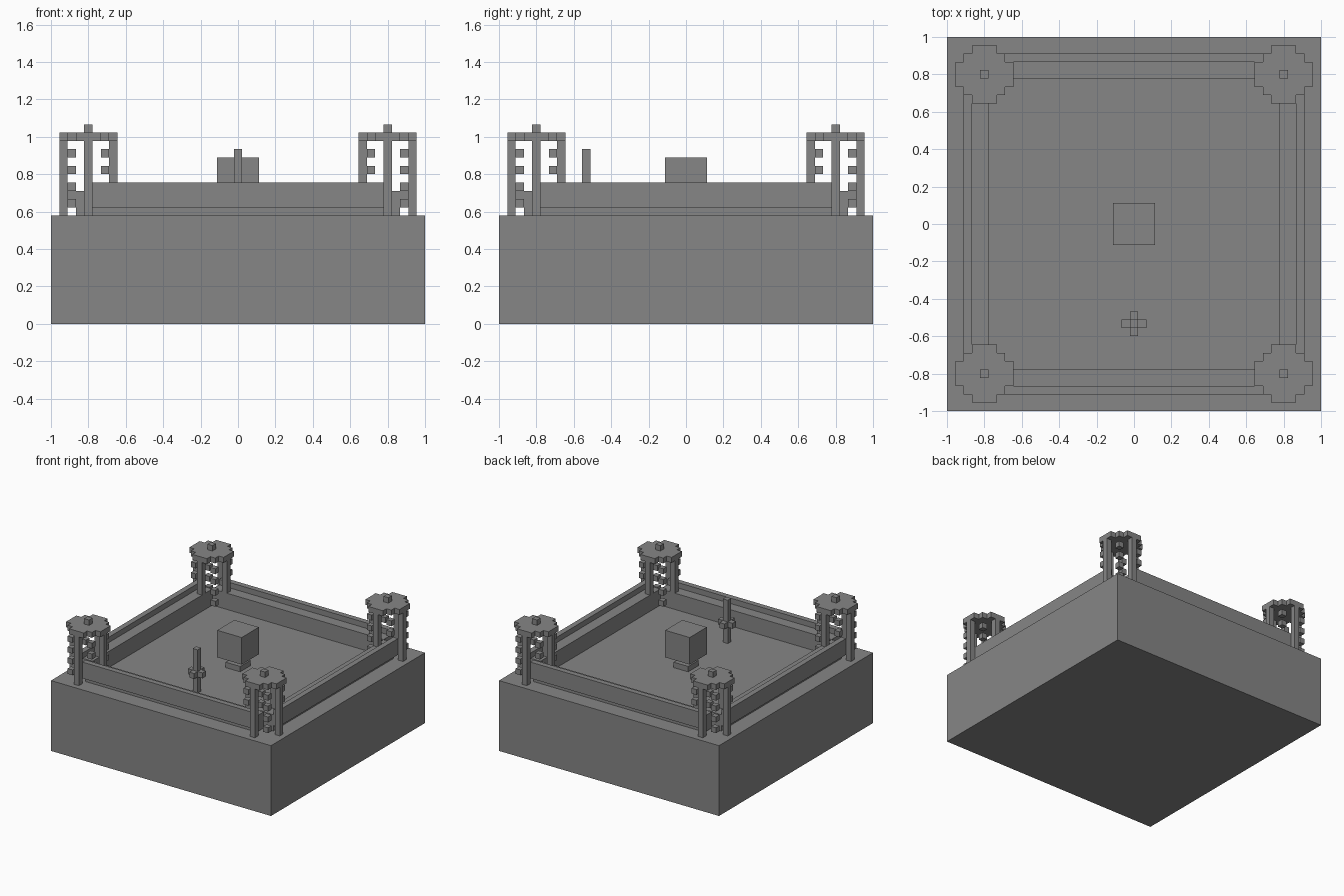
import bpy
import bmesh
from mathutils import Matrix, Vector

U = 2 / 45          # one block
GROUND = 13         # top of the base, in blocks

old = bpy.data.objects.get("Cube")
if old:
    bpy.data.objects.remove(old, do_unlink=True)

stone = bpy.data.materials.new("grey_stone")
stone.use_nodes = True
grey = (0.24, 0.24, 0.24, 1)
stone.diffuse_color = grey
stone.node_tree.nodes["Principled BSDF"].inputs["Base Color"].default_value = grey


def new_object(name, bm):
    mesh = bpy.data.meshes.new(name)
    bm.to_mesh(mesh)
    bm.free()
    mesh.materials.append(stone)
    obj = bpy.data.objects.new(name, mesh)
    bpy.context.collection.objects.link(obj)
    return obj


def add_box(bm, x, y, z0, z1, wx=1, wy=1):
    """Box centred on block (x, y), from level z0 to z1, in blocks."""
    place = Matrix.Translation(Vector((x, y, (z0 + z1) / 2)) * U)
    size = Matrix.Diagonal((wx * U, wy * U, (z1 - z0) * U, 1))
    bmesh.ops.create_cube(bm, size=1, matrix=place @ size)


def boxes(name, *specs):
    bm = bmesh.new()
    for spec in specs:
        add_box(bm, *spec)
    return new_object(name, bm)


def add_roof(bm, x, y, z0, z1):
    """Stepped round slab, seven blocks across."""
    quarter = [(3.5, 1.5), (2.5, 1.5), (2.5, 2.5), (1.5, 2.5), (1.5, 3.5)]
    outline = []
    for turn in range(4):
        for px, py in quarter:
            for _ in range(turn):
                px, py = -py, px
            outline.append(bm.verts.new(Vector((x + px, y + py, z0)) * U))
    face = bm.faces.new(outline)
    top = bmesh.ops.extrude_face_region(bm, geom=[face])["geom"]
    verts = [v for v in top if isinstance(v, bmesh.types.BMVert)]
    bmesh.ops.translate(bm, verts=verts, vec=(0, 0, (z1 - z0) * U))
    bmesh.ops.recalc_face_normals(bm, faces=bm.faces)


# Ground slab
boxes("base", (0, 0, 0, GROUND, 45, 45))

# Walls: an inner walkway and a taller overhanging parapet on each side
for side, sx, sy in (("front", 0, -1), ("back", 0, 1), ("right", -1, 0), ("left", 1, 0)):
    for part, dist, z0, z1, thick in (("walkway", 18.5, GROUND, 16, 2),
                                      ("parapet", 20, 14, 17, 1)):
        wx, wy = (thick, 35) if sx else (35, thick)
        boxes(f"{side}_{part}", (sx * dist, sy * dist, z0, z1, wx, wy))

# Corner towers
for end, ty in (("front", -18), ("back", 18)):
    for side, tx in (("right", -18), ("left", 18)):
        name = f"{end}_{side}_tower"
        boxes(name + "_posts", *[(tx + dx, ty + dy, GROUND, 22)
                                 for dx, dy in ((3, 0), (-3, 0), (0, 3), (0, -3))])
        boxes(name + "_corner_blocks", *[(tx + dx, ty + dy, z, z + 1)
                                         for dx in (-2, 2) for dy in (-2, 2)
                                         for z in range(14, 22, 2)])
        roof = bmesh.new()
        add_roof(roof, tx, ty, 22, 23)
        new_object(name + "_roof", roof)
        boxes(name + "_cap", (tx, ty, 23, 24))

# Courtyard monument: plinth, stem and large cube
boxes("monument_plinth", (0, 0, GROUND, 14, 3, 3))
boxes("monument_stem", (0, 0, 14, 15))
boxes("monument_cube", (0, 0, 15, 20, 5, 5))

# Courtyard pole with four short arms
boxes("pole", (0, -12, GROUND, 21))
boxes("pole_arms", *[(dx, -12 + dy, 16, 17)
                     for dx, dy in ((1, 0), (-1, 0), (0, 1), (0, -1))])
